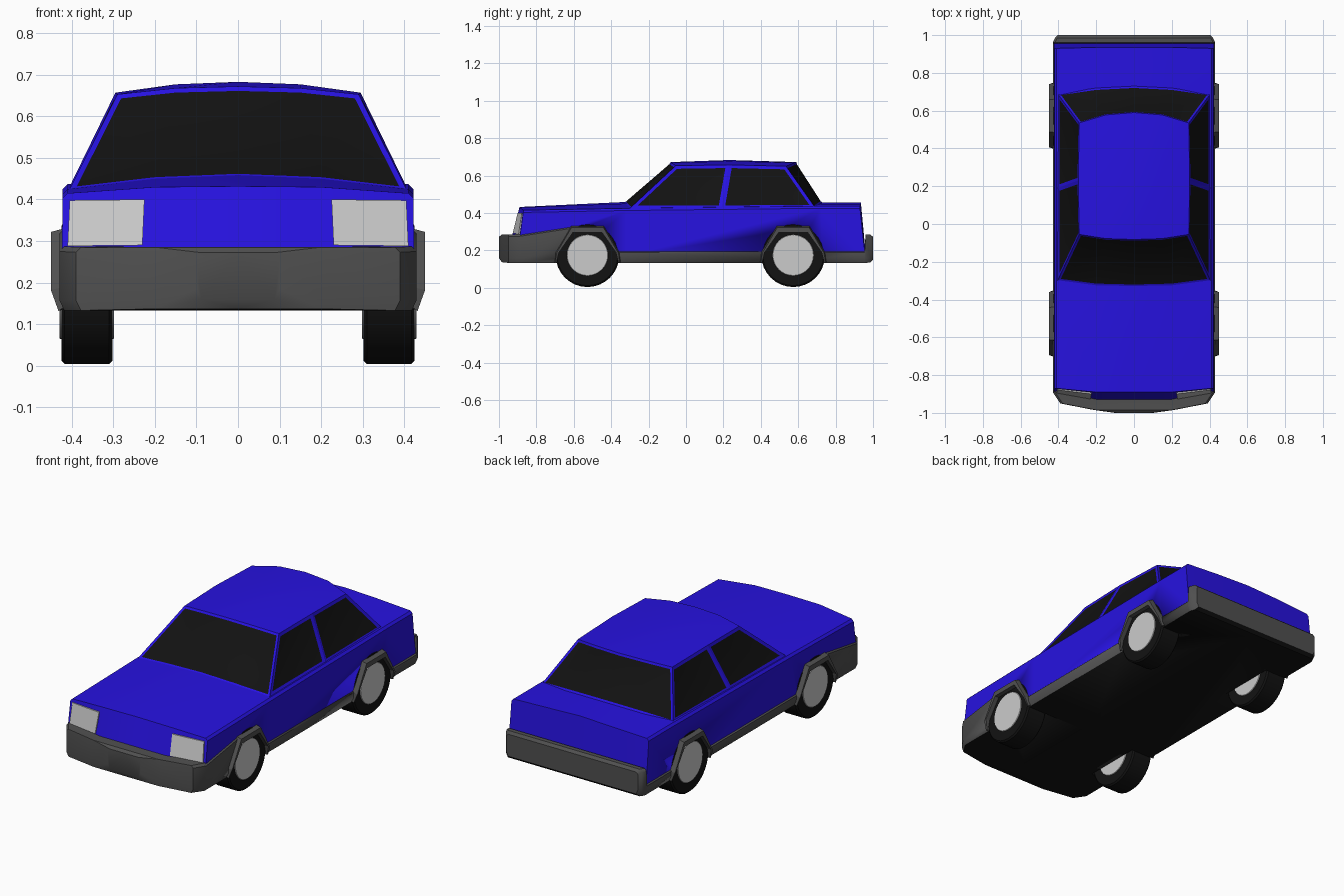
import bpy, bmesh, math
from mathutils import Matrix

if "Cube" in bpy.data.objects:
    bpy.data.objects.remove(bpy.data.objects["Cube"])


def material(name, rgb):
    m = bpy.data.materials.new(name)
    m.diffuse_color = (*rgb, 1)
    m.use_nodes = True
    m.node_tree.nodes["Principled BSDF"].inputs["Base Color"].default_value = m.diffuse_color
    return m


BLUE = material("blue_paint", (0.02, 0.006, 0.75))
DARK = material("dark_trim", (0.08, 0.08, 0.08))
BLACK = material("black", (0.006, 0.006, 0.006))
LIGHT = material("light_grey", (0.55, 0.55, 0.55))
WHEEL_Y = (-0.527, 0.573)


def finish(bm, name, mats, mirror=True, angle=20):
    if mirror:
        bmesh.ops.mirror(bm, geom=bm.verts[:] + bm.edges[:] + bm.faces[:],
                         axis='X', merge_dist=1e-4)
        bmesh.ops.recalc_face_normals(bm, faces=bm.faces[:])
    me = bpy.data.meshes.new(name)
    bm.to_mesh(me)
    bm.free()
    ob = bpy.data.objects.new(name, me)
    bpy.context.collection.objects.link(ob)
    for m in mats:
        me.materials.append(m)
    bpy.ops.object.select_all(action='DESELECT')
    ob.select_set(True)
    bpy.context.view_layer.objects.active = ob
    bpy.ops.object.shade_smooth_by_angle(angle=math.radians(angle))
    return ob


def loft(bm, rows, closed=False):
    """Skin consecutive rows of points with quads."""
    vs = [[bm.verts.new(p) for p in r] for r in rows]
    n = len(rows[0])
    for a, b in zip(vs, vs[1:]):
        for i in range(n if closed else n - 1):
            j = (i + 1) % n
            bm.faces.new((a[i], a[j], b[j], b[i]))
    return vs


def cut(ob, cutter):
    mod = ob.modifiers.new("wheel_openings", 'BOOLEAN')
    mod.operation = 'DIFFERENCE'
    mod.solver = 'EXACT'
    mod.material_mode = 'TRANSFER'
    mod.object = cutter


# arch outline: outer y, outer z, inner y, inner z, widest x
ARCH = [(-.178, .14, -.165, .135, .432), (-.172, .19, -.152, .19, .45),
        (-.088, .33, -.078, .295, .45), (.088, .33, .078, .295, .45),
        (.172, .19, .152, .19, .45), (.178, .14, .165, .135, .432)]

# wheel opening cutter
bm = bmesh.new()
for wy in WHEEL_Y:
    path = [(a[2], a[3] + .003) for a in ARCH]
    path = [(-.175, 0)] + path + [(.175, 0)]
    vs = loft(bm, [[(x, wy + y, z) for y, z in path] for x in (.29, .6)], closed=True)
    bm.faces.new(vs[0])
    bm.faces.new(vs[1])
cutter = finish(bm, "wheel_opening_cutter", [BLACK])
cutter.hide_render = True
cutter.hide_viewport = True

# painted lower body: half sections front to back
bm = bmesh.new()
STATIONS = [  # top y, shoulder y, bottom centre y, bottom corner y, shoulder z, mid z, centre z, bottom z
    (-.89, -.87, -.94, -.893, .403, .43, .432, .24),
    (-.32, -.32, -.32, -.32, .413, .45, .459, .17),
    (.72, .72, .72, .72, .425, .447, .455, .17),
    (.935, .93, .962, .958, .425, .447, .455, .17)]
rows = [[(0, yt, zc), (.2, yt, zm), (.41, ys, zs + .012), (.422, ys, zs),
         (.424, yk, zb), (.2, yb, zb), (0, yb, zb)]
        for yt, ys, yb, yk, zs, zm, zc, zb in STATIONS]
vs = loft(bm, rows)
for r in (vs[0], vs[-1]):
    bm.faces.new((r[0], r[1], r[5], r[6]))
    bm.faces.new(r[1:6])
cut(finish(bm, "body", [BLUE]), cutter)

# bumpers and sills with black underside: y, half width, bottom z, top z
bm = bmesh.new()
TRIM = [(-1, .1, .16, .272), (-.985, .21, .137, .285), (-.95, .39, .133, .285),
        (-.89, .43, .133, .287), (-.61, .43, .133, .33), (-.44, .43, .133, .33),
        (-.36, .43, .133, .2), (.955, .43, .133, .2), (.96, .43, .133, .285),
        (.985, .418, .135, .285), (1, .405, .15, .272)]
rows = [[(0, y, t), (x - .012, y, t), (x, y, t - .012), (x, y, b + .025),
         (x - .012, y, b), (0, y, b)] for y, x, b, t in TRIM]
vs = loft(bm, rows)
bm.faces.new(vs[0])
bm.faces.new(vs[-1])
bm.normal_update()
for f in bm.faces:
    if abs(f.normal.z) > .6 and f.calc_center_median().z < .16:
        f.material_index = 1
cut(finish(bm, "bumpers_and_sills", [DARK, BLACK], angle=35), cutter)

# wheel arch flares
bm = bmesh.new()
for wy in WHEEL_Y:
    rows = [[(.40, wy + yi, zi), (x, wy + yi, zi),
             (x, wy + yo * .97, zo - .008), (.42, wy + yo, zo), (.40, wy + yo, zo)]
            for yo, zo, yi, zi, x in ARCH]
    vs = loft(bm, rows, closed=True)
    bm.faces.new(vs[0])
    bm.faces.new(vs[-1])
finish(bm, "wheel_arch_flares", [DARK])

# cabin: windscreen base, roof front, roof middle, roof rear, rear window base
bm = bmesh.new()


def cabin_row(xs, ys, zs):
    pts = list(zip(xs, ys, zs))
    return [(-x, y, z) for x, y, z in pts[:0:-1]] + pts


rows = [cabin_row((0, .2, .405), (-.332, -.327, -.30), (.457, .449, .425)),
        cabin_row((0, .15, .29), (-.082, -.077, -.055), (.672, .668, .653)),
        cabin_row((0, .15, .295), (.23, .23, .23), (.683, .677, .657)),
        cabin_row((0, .15, .29), (.59, .577, .535), (.672, .668, .65)),
        cabin_row((0, .2, .405), (.73, .72, .69), (.455, .449, .43))]
vs = loft(bm, rows)
bm.faces.ensure_lookup_table()
windows = [(bm.faces[0:4], .012), (bm.faces[12:16], .012)]
for i, s in ((0, -1), (4, 1)):
    base = bm.verts.new((s * .407, .19, .427))
    front = bm.faces.new((vs[0][i], vs[1][i], vs[2][i], base))
    rear = bm.faces.new((base, vs[2][i], vs[3][i], vs[4][i]))
    windows += [([front], .017), ([rear], .017)]
bmesh.ops.recalc_face_normals(bm, faces=bm.faces[:])
for faces, width in windows:
    rim = bmesh.ops.inset_region(bm, faces=faces, thickness=width, depth=-.004,
                                 use_even_offset=True, use_boundary=True)
    for f in rim["faces"]:
        f.material_index = 0
    for f in faces:
        f.material_index = 1
finish(bm, "cabin_and_windows", [BLUE, BLACK], mirror=False)

# headlights
bm = bmesh.new()
quad = [(.23, -.927, .29), (.41, -.895, .288), (.405, -.878, .398), (.225, -.900, .40)]
vs = loft(bm, [quad, [(x, y + .02, z) for x, y, z in quad]], closed=True)
bm.faces.new(vs[0])
bm.faces.new(vs[1])
finish(bm, "headlights", [LIGHT])

# tyres and rims
for part, mat, radius, x0, x1, bev in (("tyres", BLACK, .17, .302, .425, .008),
                                       ("rims", LIGHT, .11, .298, .429, .002)):
    bm = bmesh.new()
    for wy in WHEEL_Y:
        profile = [(x0, radius - bev), (x0 + bev, radius), (x1 - bev, radius), (x1, radius - bev)]
        rows = [[(x, wy + r * math.cos(a), .174 + r * math.sin(a))
                 for a in (k * math.tau / 32 for k in range(32))] for x, r in profile]
        vs = loft(bm, rows, closed=True)
        bm.faces.new(vs[0])
        bm.faces.new(vs[-1])
    finish(bm, part, [mat], angle=30)
